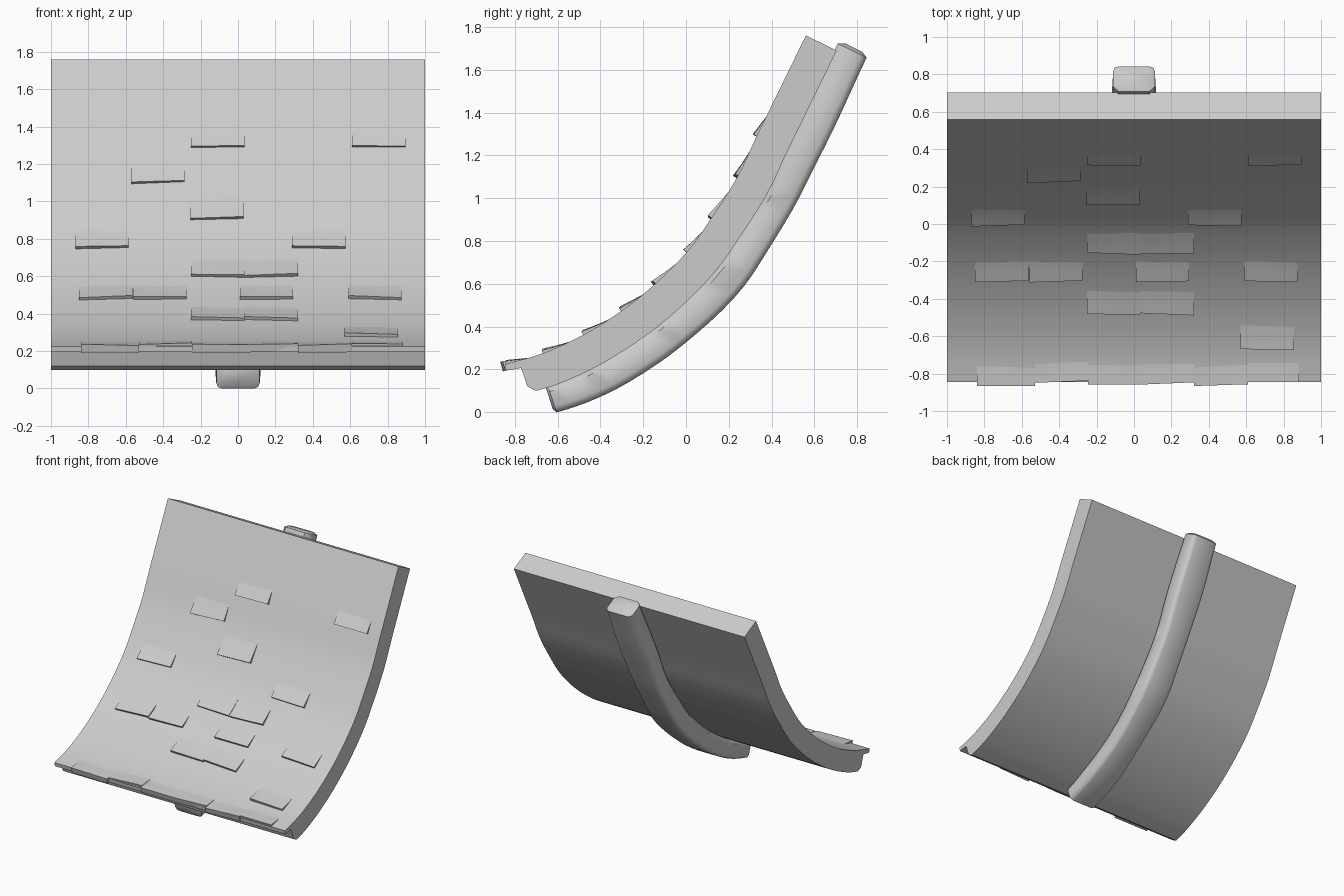
import bpy
import bmesh
import math
import random
from mathutils import Vector

random.seed(4)
if "Cube" in bpy.data.objects:
    bpy.data.objects.remove(bpy.data.objects["Cube"])

grey = bpy.data.materials.new("plain_grey")
grey.use_nodes = True
colour = (0.6, 0.6, 0.6, 1)
grey.diffuse_color = colour
grey.node_tree.nodes["Principled BSDF"].inputs["Base Color"].default_value = colour

# Roof curve (y, z), one point for each row of tiles
CURVE = [Vector(p) for p in (
    (-0.845, 0.225), (-0.665, 0.277), (-0.474, 0.365), (-0.297, 0.477),
    (-0.147, 0.597), (0.005, 0.75), (0.117, 0.905), (0.24, 1.1),
    (0.33, 1.29), (0.445, 1.525), (0.56, 1.76))]
LAST = len(CURVE) - 1
PTS = [2 * CURVE[0] - CURVE[1]] + CURVE + [2 * CURVE[-1] - CURVE[-2]]


def on_roof(t, depth=0.0):
    """Point at row t of the roof curve, sunk by depth along its normal."""
    i = min(max(int(t), 0), LAST - 1)
    u = min(max(t - i, 0), 1)
    a, b, c, d = PTS[i:i + 4]
    k1, k2, k3 = c - a, 2 * a - 5 * b + 4 * c - d, 3 * b - a - 3 * c + d
    p = b + (k1 * u + k2 * u * u + k3 * u ** 3) / 2
    tan = (k1 + 2 * k2 * u + 3 * k3 * u * u) / 2
    p = p + tan * (t - i - u)
    tan.normalize()
    return p + Vector((tan.y, -tan.x)) * depth


def loft(name, rings, angle=30):
    """Skin closed rings of points and cap both ends."""
    bm = bmesh.new()
    loops = [[bm.verts.new(p) for p in ring] for ring in rings]
    n = len(loops[0])
    for lo, hi in zip(loops, loops[1:]):
        for j in range(n):
            k = (j + 1) % n
            bm.faces.new((lo[j], lo[k], hi[k], hi[j]))
    bm.faces.new(loops[0])
    bm.faces.new(loops[-1])
    bmesh.ops.recalc_face_normals(bm, faces=bm.faces)
    mesh = bpy.data.meshes.new(name)
    bm.to_mesh(mesh)
    bm.free()
    obj = bpy.data.objects.new(name, mesh)
    bpy.context.collection.objects.link(obj)
    mesh.materials.append(grey)
    bpy.ops.object.select_all(action="DESELECT")
    obj.select_set(True)
    bpy.context.view_layer.objects.active = obj
    bpy.ops.object.shade_smooth_by_angle(angle=math.radians(angle))
    return obj


# Curved panel with an overhanging lip at the eave
steps = [i / 4 for i in range(LAST * 4 + 1)]
section = [on_roof(t) for t in steps]
under = [on_roof(t, 0.16) for t in reversed(steps)]
section += [p for p in under if p.x > -0.66]
section += [Vector(p) for p in ((-0.7, 0.1), (-0.74, 0.12), (-0.77, 0.207), (-0.84, 0.195))]
loft("roof_panel", [[(x, p.x, p.y) for p in section] for x in (-1, 1)])


# Rounded support beam beneath the panel
def beam_ring(t, half, top, bottom):
    c = 0.03
    shape = [(-half, top + c), (c - half, top), (half - c, top), (half, top + c),
             (half, bottom - c), (half - c * 0.3, bottom - c * 0.3), (half - c, bottom),
             (c - half, bottom), (c * 0.3 - half, bottom - c * 0.3), (-half, bottom - c)]
    ring = []
    for x, depth in shape:
        p = on_roof(t, depth)
        ring.append((x, p.x, p.y))
    return ring


beam_start, beam_end = 0.85, LAST + 0.12
rings = [beam_ring(beam_start - 0.05, 0.095, 0.16, 0.26)]
for i in range(33):
    f = i / 32
    t = beam_start + (beam_end - beam_start) * f
    lump = 0.004 * math.sin(f * 17)
    rings.append(beam_ring(t, 0.116 + lump, 0.15, 0.282 + 0.022 * min(1, f * 4) + lump))
rings.append(beam_ring(beam_end + 0.06, 0.095, 0.18, 0.27))
loft("support_beam", rings, 45)


# Tiles: wedges whose lower edge stands proud and whose tail sinks in
def tile(name, x0, x1, row, length=0.8, lift=0.018):
    mid = (x0 + x1) / 2
    tilt = random.uniform(-0.04, 0.04)
    rise = random.uniform(-0.004, 0.004)
    rings = []
    for i in range(6):
        f = i / 5
        ring = []
        for x, side in ((x0, -1), (mid, 0), (x1, 1)):
            t = row + length * f + tilt * side * (1 - f)
            p = on_roof(t, -(lift + rise * side) * (1 - f) + 0.005 * f)
            ring.append((x, p.x, p.y))
        for x in (x1, mid, x0):
            side = (x > mid) - (x < mid)
            p = on_roof(row + length * f + tilt * side * (1 - f), 0.03)
            ring.append((x, p.x, p.y))
        rings.append(ring)
    loft(name, rings)


# Left edges of the raised tiles in each row
raised = {
    1: [0.57],
    2: [-0.25, 0.035],
    3: [-0.85, -0.56, 0.01, 0.59],
    4: [-0.25, 0.035],
    5: [-0.87, 0.29],
    6: [-0.255],
    7: [-0.57],
    8: [-0.25, 0.61],
}
for row, edges in raised.items():
    for n, x in enumerate(edges):
        tile(f"roof_tile_{row}_{n + 1}", x, x + 0.285, row, 0.8 if row < 8 else 0.5)

# Eave tiles overhang the lip by uneven amounts
eave = [-0.84, -0.53, -0.245, 0.04, 0.32, 0.61, 0.88]
overhang = [0.1, -0.03, 0.05, 0.02, 0.07, -0.02]
for n, (x0, x1) in enumerate(zip(eave, eave[1:])):
    tile(f"eave_tile_{n + 1}", x0, x1, -overhang[n], 0.75, 0.014)
